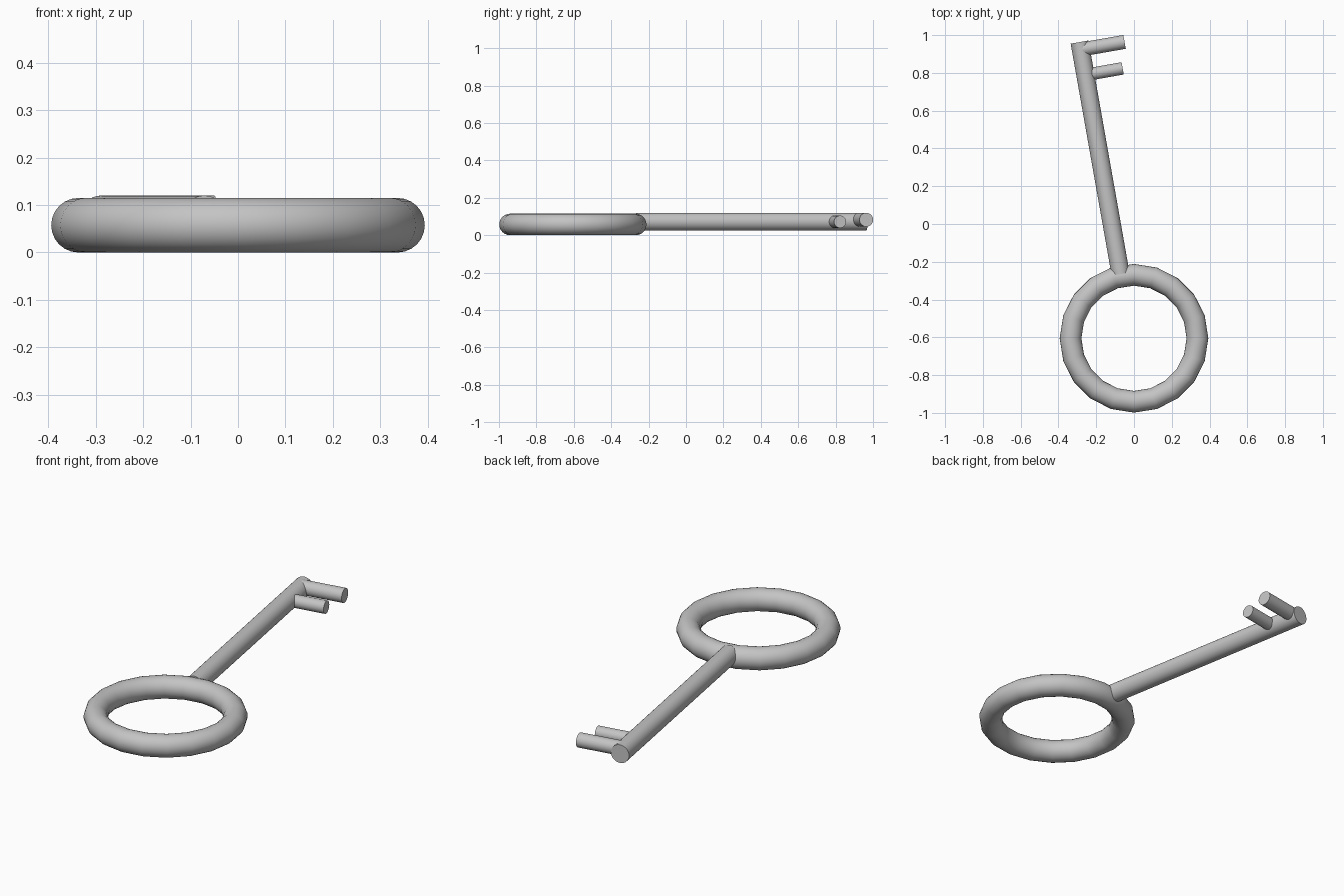
import bpy
import math
from mathutils import Vector

cube = bpy.data.objects.get("Cube")
if cube:
    bpy.data.objects.remove(cube, do_unlink=True)

# Single grey metal colour
grey = bpy.data.materials.new("plain_grey")
grey.use_nodes = True
colour = (0.55, 0.55, 0.55, 1)
grey.diffuse_color = colour
grey.node_tree.nodes["Principled BSDF"].inputs["Base Color"].default_value = colour


def finish(name):
    obj = bpy.context.object
    obj.name = name
    obj.data.materials.append(grey)
    bpy.ops.object.shade_smooth_by_angle(angle=math.radians(40))
    return obj


def rod(name, start, end, radius):
    """Capped cylinder running between two points."""
    a, b = Vector(start), Vector(end)
    axis = b - a
    bpy.ops.mesh.primitive_cylinder_add(
        vertices=32, radius=radius, depth=axis.length, location=(a + b) / 2,
        rotation=axis.to_track_quat('Z', 'Y').to_euler())
    return finish(name)


# Ring handle
bpy.ops.mesh.primitive_torus_add(
    major_segments=20, minor_segments=24, major_radius=0.336,
    minor_radius=0.0575, location=(0, -0.605, 0.0575))
finish("ring_handle")

# Shaft and the two teeth at its tip
rod("shaft", (-0.071, -0.265, 0.072), (-0.288, 0.963, 0.072), 0.048)
rod("large_tooth", (-0.29, 0.922, 0.083), (-0.05, 0.964, 0.083), 0.037)
rod("small_tooth", (-0.23, 0.794, 0.072), (-0.06, 0.824, 0.072), 0.033)
